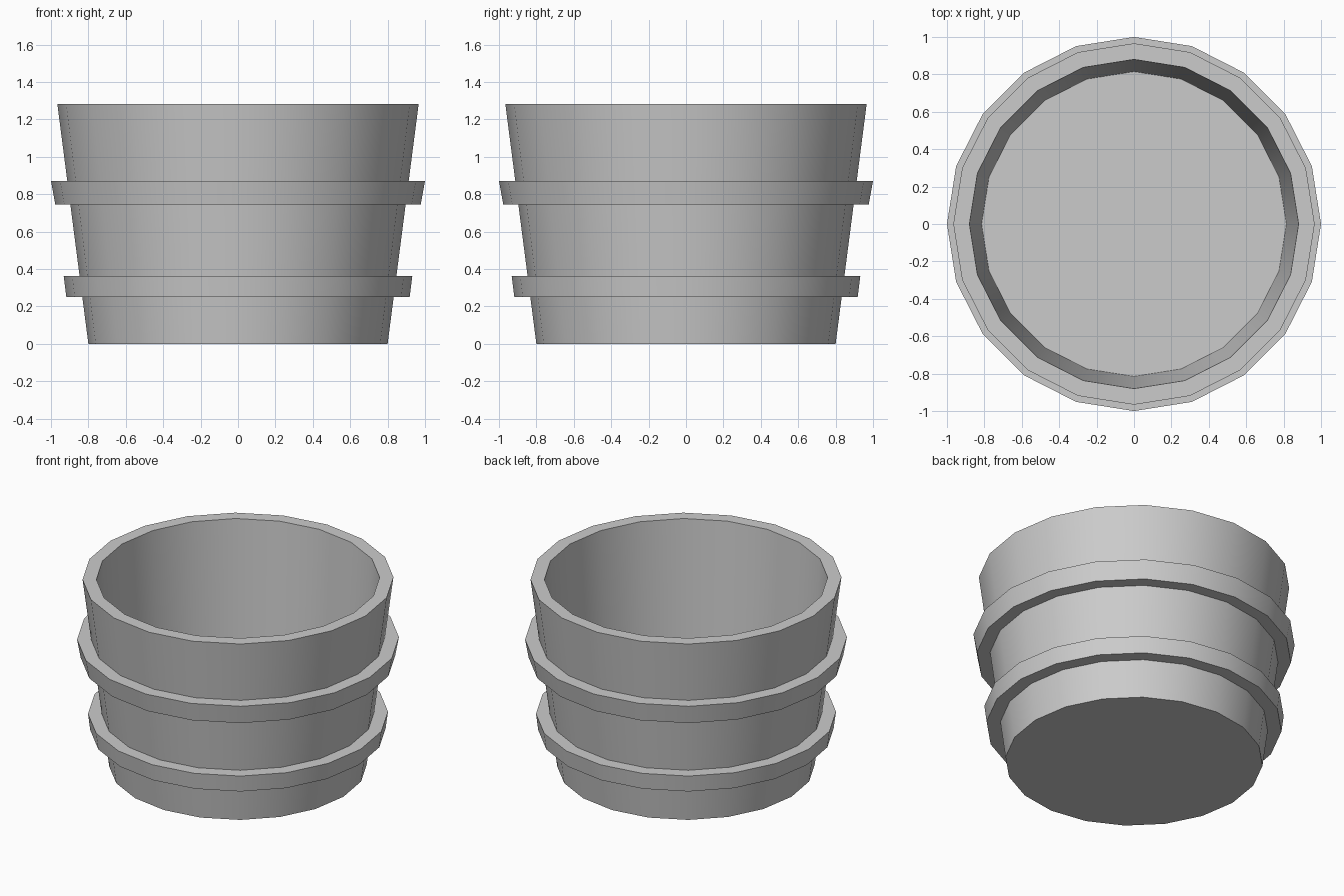
import bpy, bmesh, math

if "Cube" in bpy.data.objects:
    bpy.data.objects.remove(bpy.data.objects["Cube"])

SIDES = 20


def lathe(name, profile):
    """Spin (radius, height) points round z, capping any ring at both ends."""
    bm = bmesh.new()
    rings = []
    for r, z in profile:
        rings.append([bm.verts.new((r * math.cos(2 * math.pi * i / SIDES),
                                    r * math.sin(2 * math.pi * i / SIDES), z))
                      for i in range(SIDES)])
    for a, b in zip(rings, rings[1:]):
        for i in range(SIDES):
            j = (i + 1) % SIDES
            bm.faces.new((a[i], a[j], b[j], b[i]))
    bm.faces.new(rings[0][::-1])
    bm.faces.new(rings[-1])
    mesh = bpy.data.meshes.new(name)
    bm.to_mesh(mesh)
    bm.free()
    obj = bpy.data.objects.new(name, mesh)
    bpy.context.collection.objects.link(obj)
    bpy.ops.object.select_all(action='DESELECT')
    obj.select_set(True)
    bpy.context.view_layer.objects.active = obj
    bpy.ops.object.shade_smooth_by_angle(angle=math.radians(30))
    return obj


def wall(z):
    """Outer wall radius of the tapered tub at height z."""
    return 0.80 + (0.966 - 0.80) * z / 1.283


def hoop(z0, r0, z1, r1):
    """Raised band stepping out from the wall."""
    return [(wall(z0), z0), (r0, z0), (r1, z1), (wall(z1), z1)]


# Tub: base, two raised hoops, rim, inner wall and floor
profile = [(0.80, 0.0)]
profile += hoop(0.25, 0.918, 0.362, 0.932)
profile += hoop(0.746, 0.977, 0.872, 1.0)
profile += [(0.966, 1.283), (0.88, 1.283), (0.815, 0.20)]
lathe("wooden_tub", profile)
